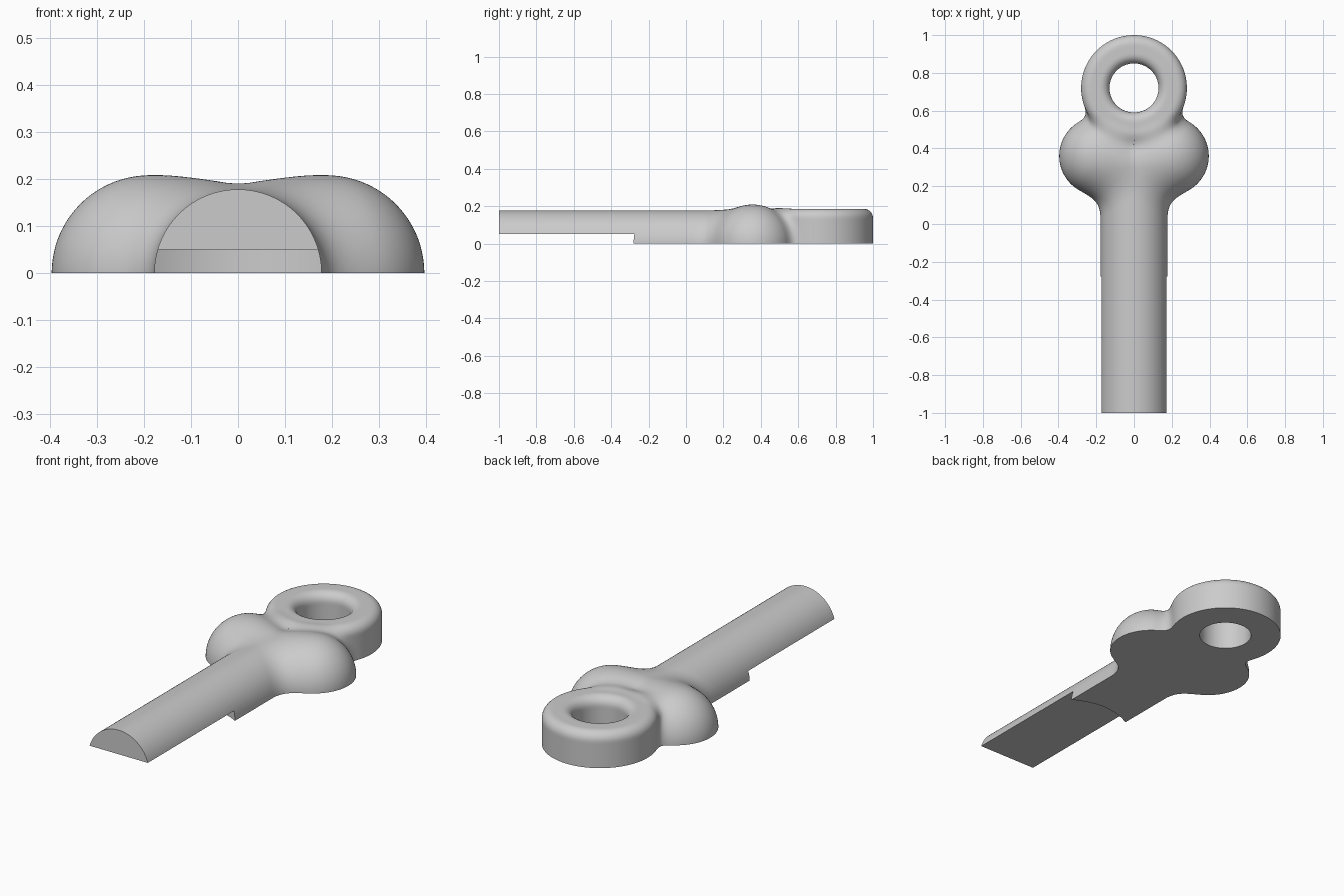
import bpy, bmesh
from math import pi, radians, hypot
from mathutils import Matrix, Vector

cube = bpy.data.objects.get("Cube")
if cube:
    bpy.data.objects.remove(cube, do_unlink=True)

# Main dimensions
SHAFT_R, SHAFT_START, SHAFT_END = 0.178, -1.05, 0.3
LOBE_X, LOBE_Y, LOBE_R = 0.188, 0.36, 0.208
RING_Y, HOLE_R, RING_R, RING_H, RIM = 0.72, 0.13, 0.28, 0.186, 0.05

metal = bpy.data.materials.new("grey metal")
grey = (0.6, 0.6, 0.6, 1)
metal.diffuse_color = grey
metal.use_nodes = True
metal.node_tree.nodes["Principled BSDF"].inputs["Base Color"].default_value = grey


def new_object(name, bm):
    mesh = bpy.data.meshes.new(name)
    bmesh.ops.recalc_face_normals(bm, faces=bm.faces[:])
    bm.to_mesh(mesh)
    bm.free()
    mesh.materials.append(metal)
    ob = bpy.data.objects.new(name, mesh)
    bpy.context.collection.objects.link(ob)
    return ob


def apply(ob, mod):
    bpy.ops.object.select_all(action='DESELECT')
    ob.select_set(True)
    bpy.context.view_layer.objects.active = ob
    bpy.ops.object.modifier_apply(modifier=mod.name)


# Distance rules used to round the joins between the parts
def blend(a, b, k):
    h = max(k - abs(a - b), 0) / k
    return min(a, b) - h * h * k / 4


def distance(p):
    x, y, z = p
    along = min(max(y, SHAFT_START), SHAFT_END)
    shaft = Vector((x, y - along, z)).length - SHAFT_R
    lobes = [Vector((x - s * LOBE_X, y - LOBE_Y, z)).length - LOBE_R for s in (1, -1)]
    u = abs(hypot(x, y - RING_Y) - (HOLE_R + RING_R) / 2) - (RING_R - HOLE_R) / 2 + RIM
    v = abs(z) - RING_H + RIM
    ring = hypot(max(u, 0), max(v, 0)) + min(max(u, v), 0) - RIM
    body = blend(blend(lobes[0], lobes[1], 0.04), shaft, 0.12)
    return blend(body, ring, 0.07)


# Shaft, two side lobes and ring, full round before the underside is cut flat
bm = bmesh.new()
bmesh.ops.create_cone(bm, cap_ends=True, segments=64, radius1=SHAFT_R, radius2=SHAFT_R,
                      depth=SHAFT_END + 0.1 - SHAFT_START,
                      matrix=Matrix.Translation((0, (SHAFT_START + SHAFT_END + 0.1) / 2, 0))
                      @ Matrix.Rotation(pi / 2, 4, 'X'))
for side in (1, -1):
    bmesh.ops.create_uvsphere(bm, u_segments=48, v_segments=24, radius=LOBE_R,
                              matrix=Matrix.Translation((side * LOBE_X, LOBE_Y, 0)))
profile = [bm.verts.new((r, RING_Y, z)) for r, z in
           ((HOLE_R, -RING_H), (RING_R, -RING_H), (RING_R, RING_H), (HOLE_R, RING_H))]
loop = [bm.edges.new((profile[i - 1], profile[i])) for i in range(4)]
bmesh.ops.spin(bm, geom=profile + loop, cent=(0, RING_Y, 0), axis=(0, 0, 1),
               angle=2 * pi, steps=72, use_merge=True)
bmesh.ops.remove_doubles(bm, verts=bm.verts[:], dist=0.0001)
body = new_object("eye_pin_body", bm)

# Fuse into one skin
remesh = body.modifiers.new("fuse", 'REMESH')
remesh.mode = 'VOXEL'
remesh.voxel_size = 0.011
apply(body, remesh)

# Settle the skin on the filleted surface
step = 0.0005
axes = [Vector(a) * step for a in ((1, 0, 0), (0, 1, 0), (0, 0, 1))]
for vert in body.data.vertices:
    p = vert.co.copy()
    for _ in range(5):
        d = distance(p)
        if abs(d) < 0.00005:
            break
        slope = Vector([(distance(p + a) - d) / step for a in axes])
        p -= slope * (d / max(slope.length_squared, 0.2))
    vert.co = p


# Cutters: outline in plan, raised between two heights
def prism(name, outline, low, high):
    bm = bmesh.new()
    face = bm.faces.new([bm.verts.new((x, y, low)) for x, y in outline])
    top = bmesh.ops.extrude_face_region(bm, geom=[face])["geom"]
    bmesh.ops.translate(bm, vec=(0, 0, high - low),
                        verts=[g for g in top if isinstance(g, bmesh.types.BMVert)])
    ob = new_object(name, bm)
    ob.hide_render = True
    return ob


arc = [(x, -0.28 + 0.05 * (1 - (x / SHAFT_R) ** 2)) for x in [i / 60 for i in range(12, -13, -1)]]
cutters = [
    prism("underside_cutter", [(-1, -2), (1, -2), (1, 2), (-1, 2)], -1, 0),
    prism("end_cutter", [(-1, -2), (1, -2), (1, -1), (-1, -1)], -1.5, 1),
    prism("notch_cutter", [(-0.2, -1.5), (0.2, -1.5)] + arc, -0.5, 0.05),
]
for cutter in cutters:
    cut = body.modifiers.new("cut", 'BOOLEAN')
    cut.operation = 'DIFFERENCE'
    cut.solver = 'EXACT'
    cut.object = cutter
    apply(body, cut)
    bpy.data.objects.remove(cutter, do_unlink=True)

body.select_set(True)
bpy.context.view_layer.objects.active = body
bpy.ops.object.shade_smooth_by_angle(angle=radians(35))
